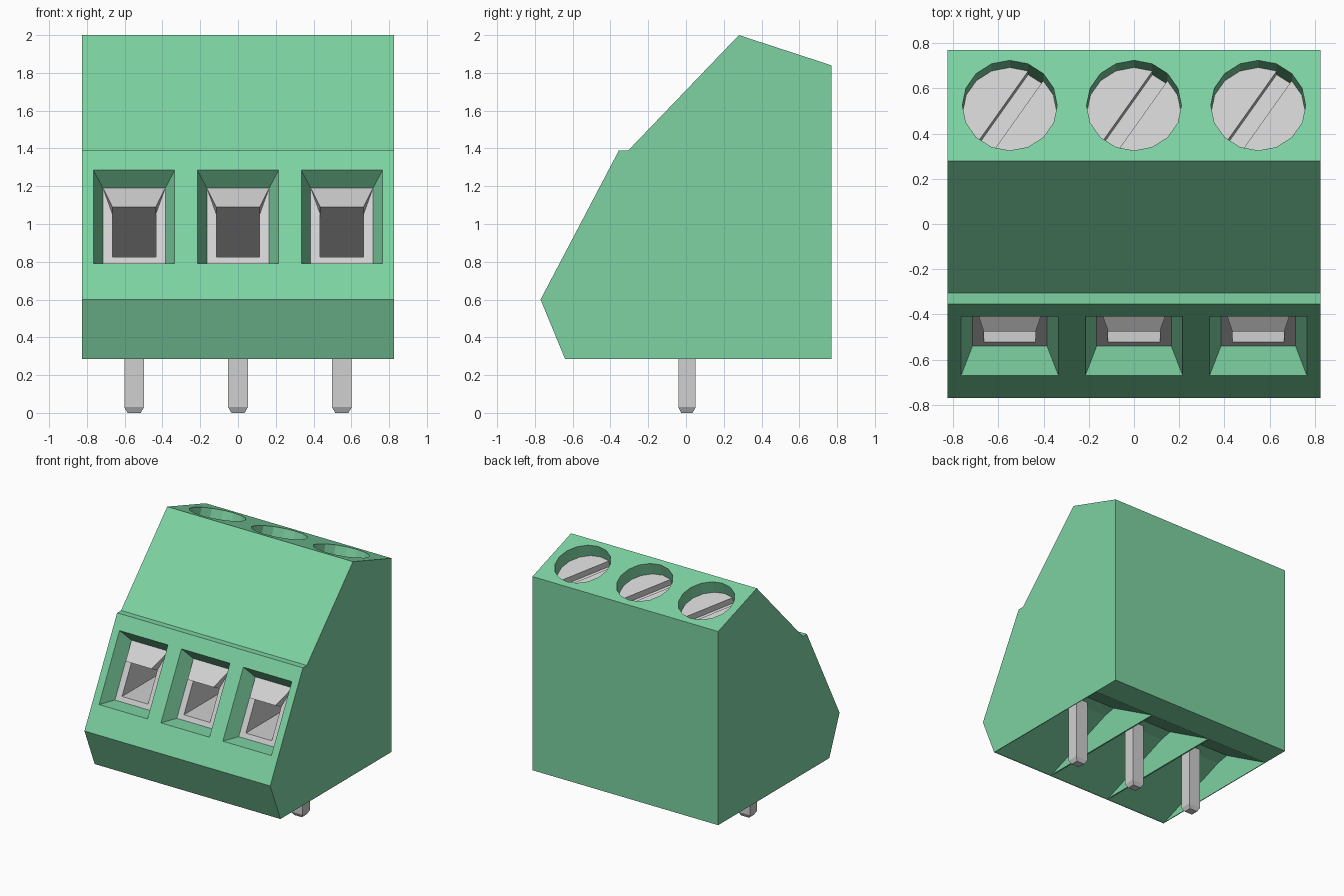
import bpy, bmesh, math
from mathutils import Matrix, Vector

if "Cube" in bpy.data.objects:
    bpy.data.objects.remove(bpy.data.objects["Cube"], do_unlink=True)


def material(name, rgb):
    m = bpy.data.materials.new(name)
    m.use_nodes = True
    m.diffuse_color = (*rgb, 1)
    m.node_tree.nodes["Principled BSDF"].inputs["Base Color"].default_value = (*rgb, 1)
    return m


GREEN = material("green plastic", (0.205, 0.645, 0.362))
METAL = material("grey metal", (0.63, 0.63, 0.63))


def finish(bm, name, mat):
    bmesh.ops.recalc_face_normals(bm, faces=bm.faces)
    mesh = bpy.data.meshes.new(name)
    bm.to_mesh(mesh)
    bm.free()
    ob = bpy.data.objects.new(name, mesh)
    bpy.context.collection.objects.link(ob)
    if mat:
        mesh.materials.append(mat)
    return ob


def prism(name, profile, half, cx=0, mat=None):
    """Side profile of (y, z) points extruded across x."""
    bm = bmesh.new()
    face = bm.faces.new([bm.verts.new((cx - half, y, z)) for y, z in profile])
    new = bmesh.ops.extrude_face_region(bm, geom=[face])["geom"]
    moved = [g for g in new if isinstance(g, bmesh.types.BMVert)]
    bmesh.ops.translate(bm, verts=moved, vec=(2 * half, 0, 0))
    return finish(bm, name, mat)


def hull(name, rows, cx, mat=None):
    """Convex solid from mirrored rows of (half width, y, z)."""
    bm = bmesh.new()
    for w, y, z in rows:
        for side in (-w, w):
            bm.verts.new((cx + side, y, z))
    bmesh.ops.convex_hull(bm, input=bm.verts)
    return finish(bm, name, mat)


def cylinder(name, radius, low, high, frame, mat=None):
    bm = bmesh.new()
    bmesh.ops.create_cone(bm, cap_ends=True, segments=16, radius1=radius, radius2=radius,
                          depth=high - low,
                          matrix=frame @ Matrix.Translation((0, 0, (low + high) / 2)))
    return finish(bm, name, mat)


def box(name, size, frame, mat=None):
    bm = bmesh.new()
    bmesh.ops.create_cube(bm, size=1, matrix=frame @ Matrix.Diagonal((*size, 1)))
    return finish(bm, name, mat)


def cut(target, cutter):
    cutter.hide_render = True
    mod = target.modifiers.new("cut", "BOOLEAN")
    mod.operation, mod.solver, mod.object = "DIFFERENCE", "EXACT", cutter
    bpy.context.view_layer.objects.active = target
    bpy.ops.object.modifier_apply(modifier=mod.name)
    bpy.data.objects.remove(cutter, do_unlink=True)


# Housing
housing = prism("housing", [(-0.64, 0.285), (-0.77, 0.6), (-0.355, 1.39), (-0.305, 1.39),
                            (0.28, 2.0), (0.77, 1.84), (0.77, 0.285)], 0.825, mat=GREEN)

# Wire window rows: outer opening and inner clamp frame
opening = [Vector((0.215, -0.67, 0.79)), Vector((0.215, -0.41, 1.285))]
frame_rows = [Vector((0.165, -0.54, 0.79)), Vector((0.165, -0.33, 1.19))]
outside = [o + (o - f) * 0.3 for o, f in zip(opening, frame_rows)]
back_rows = [Vector((0.165, 0.2, 0.79)), Vector((0.165, 0.2, 1.19))]
forward = Vector((0, 0.01, 0))
tilt = -math.atan2(0.16, 0.49)

for pole, cx in (("right", -0.55), ("middle", 0), ("left", 0.55)):
    # Funnel window and clamp cavity
    cut(housing, hull("window_cutter", outside + frame_rows, cx))
    cut(housing, hull("cavity_cutter", [f - forward for f in frame_rows] + back_rows, cx))

    # Underside pocket
    cut(housing, prism("pocket_cutter", [(-0.635, 0.28), (0, 0.52), (0.1, 0.54), (0.55, 0.28)],
                       0.269, cx))

    # Wire clamp with wedge hole and guide lip
    clamp = hull(pole + "_wire_clamp", frame_rows + back_rows, cx, METAL)
    cut(clamp, prism("wire_hole_cutter", [(-0.7, 0.825), (0.02, 0.825), (-0.475, 1.09),
                                          (-0.7, 1.09)], 0.115, cx))
    hull(pole + "_clamp_lip", [frame_rows[1], (0.115, -0.475, 1.09), (0.115, -0.4, 1.05)],
         cx, METAL)

    # Screw well and slotted screw, square to the sloped top
    top = Matrix.Translation((cx, 0.525, 1.92)) @ Matrix.Rotation(tilt, 4, "X")
    cut(housing, cylinder("well_cutter", 0.21, -0.2, 0.1, top))
    screw = cylinder(pole + "_screw", 0.209, -0.2, -0.1, top, METAL)
    slot = top @ Matrix.Rotation(math.radians(56), 4, "Z") @ Matrix.Translation((0, 0, -0.1))
    cut(screw, box("slot_cutter", (0.6, 0.08, 0.1), slot))

    # Solder pin with chamfered tip
    hull(pole + "_pin", [(w, 0.005 + s * d, z) for s in (-1, 1)
                         for w, d, z in ((0.035, 0.03, 0), (0.052, 0.046, 0.03),
                                         (0.052, 0.046, 0.6))], cx, METAL)
